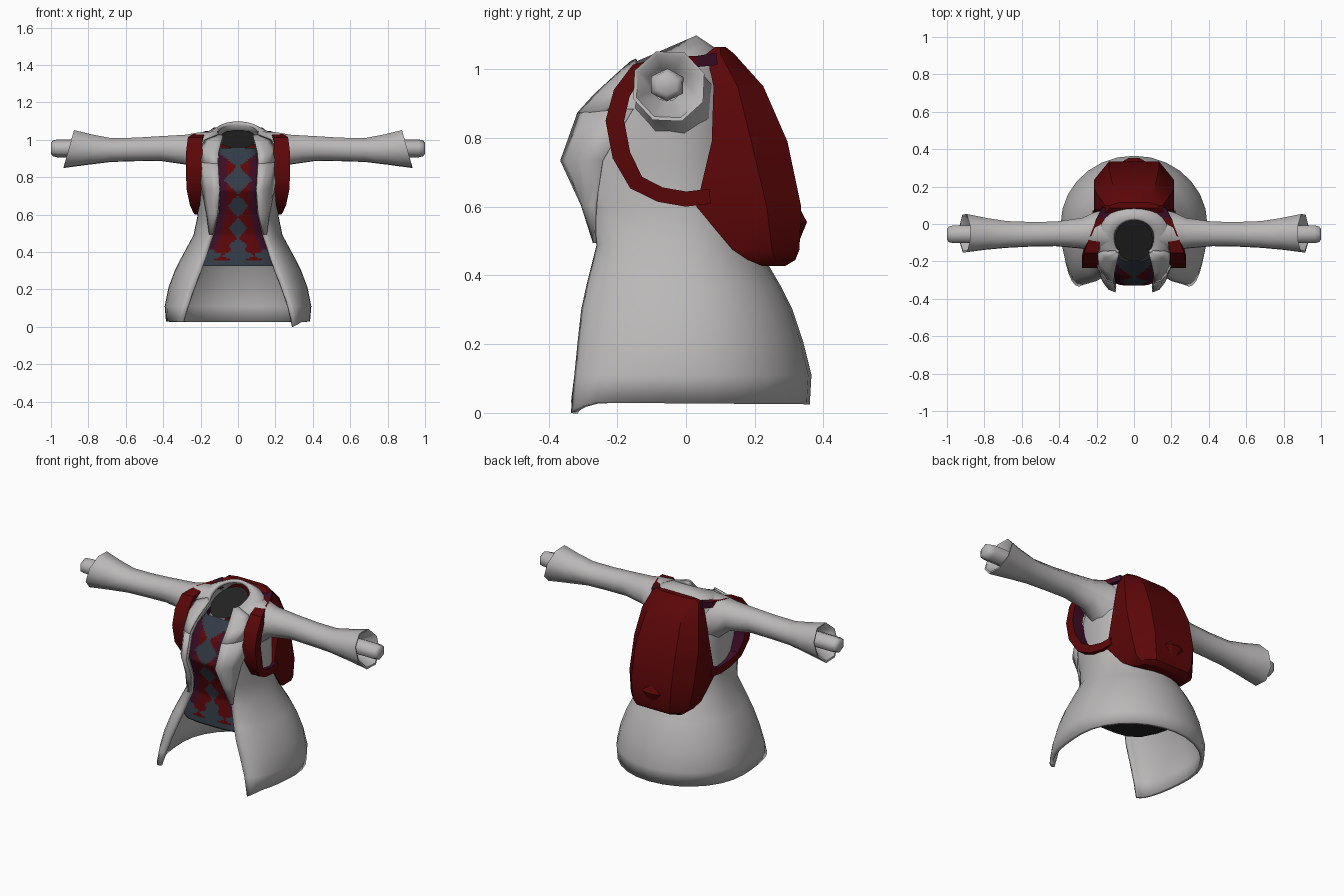
import bpy, bmesh, math
from mathutils import Vector

if "Cube" in bpy.data.objects:
    bpy.data.objects.remove(bpy.data.objects["Cube"])


def material(name, rgb):
    m = bpy.data.materials.new(name)
    m.diffuse_color = (*rgb, 1)
    m.use_nodes = True
    m.node_tree.nodes["Principled BSDF"].inputs["Base Color"].default_value = m.diffuse_color
    return m


GREY = material("coat grey", (0.49, 0.48, 0.475))
RED = material("dark red", (0.108, 0.002, 0.0025))
PURPLE = material("dark purple", (0.046, 0.004, 0.02))
SLATE = material("slate blue", (0.032, 0.044, 0.063))
BLACK = material("black", (0.016, 0.016, 0.016))


def make(name, verts, faces, mats, angle=35, mirror=False, thick=0, fix=True, rule=None):
    me = bpy.data.meshes.new(name)
    me.from_pydata([tuple(v) for v in verts], [], faces)
    if fix:
        bm = bmesh.new()
        bm.from_mesh(me)
        bmesh.ops.recalc_face_normals(bm, faces=bm.faces)
        bm.to_mesh(me)
        bm.free()
    for m in mats:
        me.materials.append(m)
    for p in me.polygons:
        p.use_smooth = True
        if rule:
            p.material_index = rule(p)
    me.set_sharp_from_angle(angle=math.radians(angle))
    ob = bpy.data.objects.new(name, me)
    bpy.context.collection.objects.link(ob)
    if thick:
        s = ob.modifiers.new("thickness", 'SOLIDIFY')
        s.thickness = thick
        s.offset = -1
    if mirror:
        ob.modifiers.new("mirror", 'MIRROR').use_clip = False
    return ob


def loft(name, rings, mats, closed=True, caps=(False, False), **kw):
    n = len(rings[0])
    verts = [v for r in rings for v in r]
    faces = []
    for j in range(len(rings) - 1):
        for i in range(n if closed else n - 1):
            k = (i + 1) % n
            faces.append((j * n + i, j * n + k, (j + 1) * n + k, (j + 1) * n + i))
    if caps[0]:
        faces.append(tuple(range(n))[::-1])
    if caps[1]:
        faces.append(tuple(range(len(verts) - n, len(verts))))
    return make(name, verts, faces, mats, **kw)


def interp(table, z):
    for (z0, *a), (z1, *b) in zip(table, table[1:]):
        if z <= z1:
            f = max(0, (z - z0) / (z1 - z0))
            return [p + (q - p) * f for p, q in zip(a, b)]
    return list(table[-1][1:])


# Coat rings: back z, front z, half width, widest y, back y, opening half width, opening y
COAT = [
    (0.025, 0.03, 0.385, 0.0, 0.36, 0.295, -0.335),
    (0.11, 0.11, 0.392, 0.0, 0.365, 0.27, -0.325),
    (0.21, 0.21, 0.372, 0.0, 0.34, 0.235, -0.315),
    (0.30, 0.30, 0.338, 0.0, 0.31, 0.20, -0.305),
    (0.37, 0.37, 0.303, 0.0, 0.275, 0.175, -0.29),
    (0.49, 0.49, 0.238, -0.02, 0.205, 0.135, -0.26),
    (0.60, 0.60, 0.215, -0.03, 0.17, 0.108, -0.295),
    (0.73, 0.73, 0.215, -0.04, 0.165, 0.1, -0.355),
    (0.90, 0.87, 0.222, -0.05, 0.15, 0.108, -0.305),
    (1.01, 0.925, 0.22, -0.055, 0.125, 0.105, -0.255),
    (1.065, 0.98, 0.19, -0.06, 0.08, 0.092, -0.195),
    (1.098, 1.02, 0.112, -0.07, 0.03, 0.08, -0.15),
]


def coat_point(ring, t):
    zb, zf, w, c, b, ox, oy = ring
    a = abs(t)
    if a <= 0.5:
        x, y = w * math.sin(a * math.pi), c + (b - c) * math.cos(a * math.pi)
    else:
        s = (a - 0.5) * math.pi
        x, y = ox + (w - ox) * math.cos(s), c + (oy - c) * math.sin(s)
    z = zb + (zf - zb) * (b - y) / (b - oy)
    if ring is COAT[0] and t > 0.8:      # longer hem corner on one side
        z -= (t - 0.8) / 0.2 * 0.03
    return Vector((math.copysign(x, t), y, z))


N = 28
loft("coat", [[coat_point(r, 1 - 2 * i / N) for i in range(N + 1)] for r in COAT],
     [GREY], closed=False, thick=0.02, fix=False, angle=50)


# Lapels and collar flaps lying on the coat
def flap(name, first, spans):
    rings = []
    for k, span in enumerate(spans):
        row = []
        for i in range(4):
            p = coat_point(COAT[first + k], 1 - span * i / 3)
            row.append(p + Vector((0.004 * i / 3, -0.011, 0.004)))
        rings.append(row)
    loft(name, rings, [GREY], closed=False, thick=0.01, fix=False, mirror=True)


flap("lapel", 5, [0.05, 0.18, 0.29, 0.38])
flap("collar_flap", 8, [0.26, 0.34, 0.3, 0.2])

# Sleeve with flared cuff turned in on itself: x, y, z, radius y, radius z, tilt
SLEEVE = [
    (0.13, -0.04, 0.895, 0.13, 0.158, 0), (0.21, -0.042, 0.925, 0.112, 0.122, 0),
    (0.28, -0.05, 0.947, 0.087, 0.085, 0), (0.42, -0.053, 0.953, 0.07, 0.07, 0),
    (0.55, -0.055, 0.948, 0.07, 0.067, 0), (0.68, -0.056, 0.945, 0.076, 0.068, 0),
    (0.79, -0.053, 0.947, 0.09, 0.086, 0.012), (0.905, -0.05, 0.95, 0.11, 0.108, 0.03),
    (0.903, -0.05, 0.95, 0.1, 0.097, 0.03), (0.82, -0.055, 0.952, 0.05, 0.045, 0),
]


def tube_ring(x, y, z, ry, rz, tilt, n, turn=0.0):
    ring = []
    for i in range(n):
        a = 2 * math.pi * i / n + turn
        ring.append(Vector((x - tilt * math.sin(a), y + ry * math.cos(a), z + rz * math.sin(a))))
    return ring


loft("sleeve", [tube_ring(*r, 8, 0.35) for r in SLEEVE], [GREY], mirror=True, angle=50)

# Sleeve-covered hand ends
HAND = [(0.80, 0.05), (0.965, 0.05), (0.99, 0.044), (1.0, 0.03)]
loft("hand", [tube_ring(x, -0.055, 0.954, r * 1.08, r * 0.96, 0, 6, 0.5) for x, r in HAND],
     [GREY], caps=(True, True), mirror=True, angle=65)

# Patterned shirt front: z, half width, front y
SHIRT = [(0.325, 0.27, -0.26), (0.49, 0.2, -0.24), (0.60, 0.185, -0.272), (0.73, 0.185, -0.33),
         (0.86, 0.175, -0.28), (0.955, 0.12, -0.2)]
EDGE = [(0.32, 0.19), (0.49, 0.135), (0.65, 0.1), (0.85, 0.105), (1.0, 0.11)]
DIAMONDS = [(0.95, 0.13, 0.1), (0.785, 0.075, 0.08), (0.645, 0.055, 0.062),
            (0.525, 0.05, 0.058), (0.43, 0.05, 0.05)]
COLS, ROWS = 48, 64


def shirt_colour(p):
    x, z = abs(p.center.x), p.center.z
    if any(x / hw + abs(z - c) / hh < 1 for c, hw, hh in DIAMONDS):
        return 0
    if z < 0.41:
        spot = abs(x - 0.085) < 0.022 + 0.02 * math.cos((z - 0.355) * 120) and z > 0.35
        return 1 if spot else 0
    return 2 if x > interp(EDGE, z)[0] - 0.042 else 1


def shirt_y(u, yf):
    return -0.03 + (yf + 0.03) * math.sqrt(max(0, 1 - u ** 4))


rows = []
for j in range(ROWS + 1):
    z = 0.325 + 0.63 * j / ROWS
    w, yf = interp(SHIRT, z)
    us = [2 * i / COLS - 1 for i in range(COLS + 1)]
    rows.append([Vector((u * w, shirt_y(u, yf), z)) for u in us])
loft("shirt", rows, [SLATE, RED, PURPLE], closed=False, fix=False, angle=60, rule=shirt_colour)

# Dark closing panels at the waist and in the neck
disc = [2 * math.pi * i / 20 for i in range(20)]
waist = [(0.29 * math.cos(a), -0.03 + 0.31 * math.sin(a), 0.322) for a in disc[:11]]
waist += [(0.275 * math.cos(a), shirt_y(math.cos(a), -0.265), 0.322) for a in disc[11:]]
make("waist_panel", waist, [tuple(range(20))], [BLACK])
make("neck_panel", [(0.1 * math.cos(a), -0.085 + 0.115 * math.sin(a),
                     1.003 + 0.05 * math.sin(a)) for a in disc], [tuple(range(20))], [BLACK])

# Backpack: z, half width, inner y, side y, back y
BAG = [(0.428, 0.15, 0.22, 0.26, 0.29), (0.445, 0.175, 0.18, 0.26, 0.318),
       (0.475, 0.195, 0.135, 0.25, 0.33), (0.60, 0.215, 0.03, 0.235, 0.335),
       (0.79, 0.215, 0.075, 0.19, 0.295), (0.95, 0.19, 0.08, 0.15, 0.225),
       (1.045, 0.155, 0.06, 0.1, 0.14), (1.065, 0.13, 0.085, 0.1, 0.115)]
loft("backpack", [[(w, f, z), (w, m, z), (0.62 * w, b, z), (-0.62 * w, b, z), (-w, m, z),
                   (-w, f, z)] for z, w, f, m, b in BAG], [RED], caps=(True, True), angle=30)

# Small faceted bump on the pack
bump = [(0.095, 0.315, 0.55), (0, 0.315, 0.625), (-0.095, 0.315, 0.55), (0, 0.315, 0.465),
        (0.03, 0.352, 0.555), (-0.03, 0.352, 0.555)]
make("pack_bump", bump, [(0, 1, 4), (1, 5, 4), (1, 2, 5), (2, 3, 5), (3, 4, 5), (3, 0, 4)],
     [RED], angle=10)

# Shoulder straps around the arms, lined on the inner side: x, y, z, half width, half thickness
STRAP = [(0.14, 0.09, 1.03, 0.03, 0.018), (0.17, 0.03, 1.022, 0.03, 0.016),
         (0.205, -0.06, 1.02, 0.03, 0.016), (0.23, -0.142, 0.995, 0.038, 0.022),
         (0.234, -0.187, 0.93, 0.043, 0.025), (0.232, -0.207, 0.85, 0.046, 0.027),
         (0.23, -0.188, 0.75, 0.046, 0.027), (0.212, -0.145, 0.67, 0.046, 0.024),
         (0.195, -0.075, 0.635, 0.046, 0.022), (0.185, 0.0, 0.622, 0.046, 0.022),
         (0.175, 0.07, 0.63, 0.046, 0.022)]
strap_rings = []
for i, (x, y, z, half, thick) in enumerate(STRAP):
    p, q = STRAP[max(i - 1, 0)], STRAP[min(i + 1, len(STRAP) - 1)]
    out = Vector((0, q[2] - p[2], p[1] - q[1])).normalized() * thick
    if out.dot(Vector((0, y + 0.04, z - 0.84))) < 0:
        out = -out
    side, c = Vector((half, 0, 0)), Vector((x, y, z))
    strap_rings.append([c + out + side, c + out - side, c - out - side, c - out + side])


def lining(p):
    if p.center.z > 0.9 and p.center.y > 0.03:
        return 1
    inward = Vector((0, -0.04 - p.center.y, 0.84 - p.center.z)).normalized()
    return 1 if p.normal.dot(inward) > 0.6 else 0


loft("strap", strap_rings, [RED, PURPLE], caps=(True, True), mirror=True, rule=lining)
